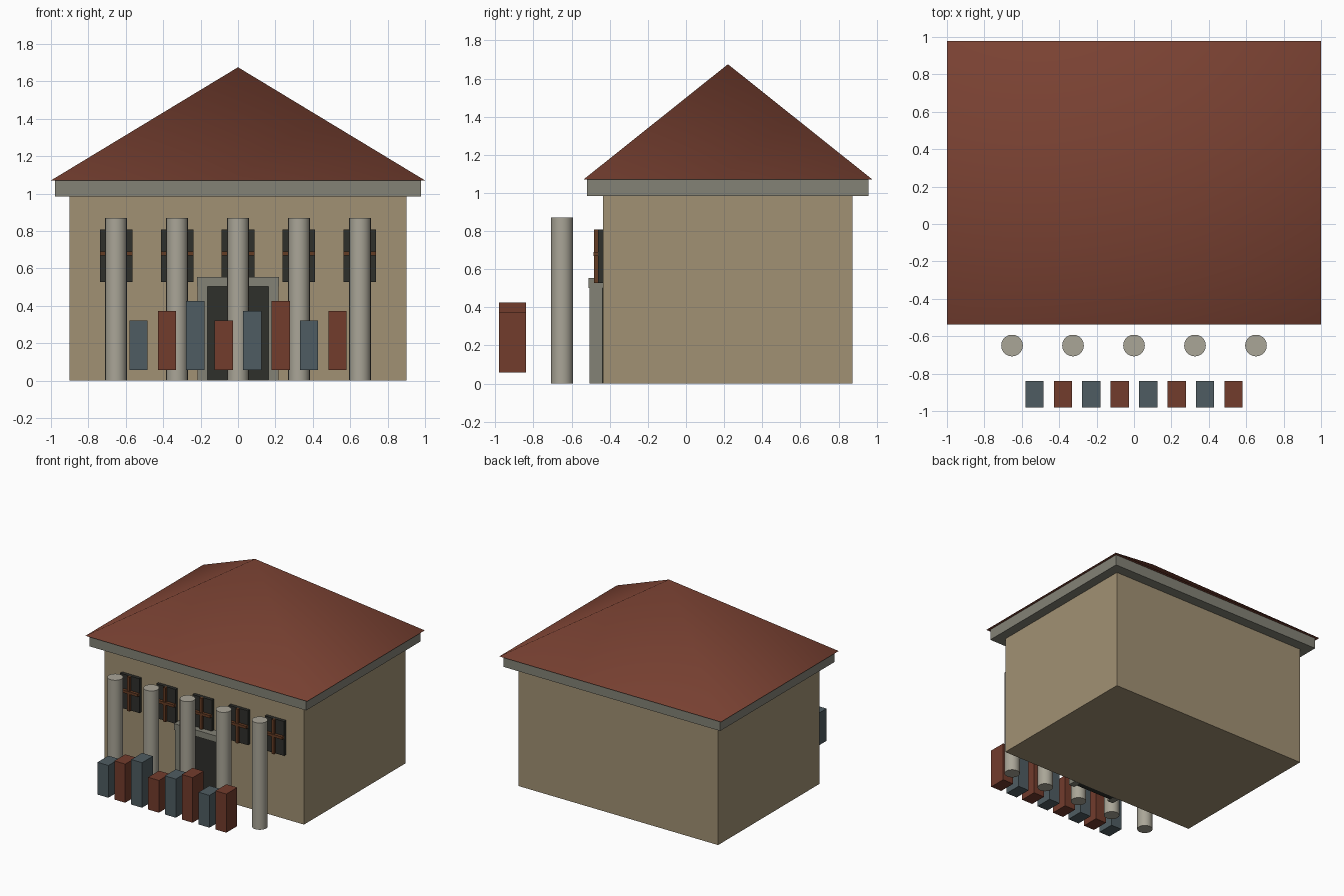
import bpy
import math

if "Cube" in bpy.data.objects:
    bpy.data.objects.remove(bpy.data.objects["Cube"])


def material(name, rgb):
    # sRGB 0-255 to linear viewport colour
    m = bpy.data.materials.new(name)
    m.diffuse_color = [(c / 255) ** 2.2 for c in rgb] + [1.0]
    m.use_nodes = True
    m.node_tree.nodes["Principled BSDF"].inputs["Base Color"].default_value = m.diffuse_color
    return m


PLASTER = material("plaster", (160, 144, 115))
STONE = material("stone", (130, 129, 117))
COLUMN = material("pale_stone", (168, 164, 150))
TILE = material("red_tile", (122, 68, 54))
DARK = material("dark_glass", (50, 51, 47))
WOOD = material("wood", (100, 62, 40))
RED = material("red_cloth", (114, 62, 48))
BLUE = material("blue_cloth", (80, 93, 98))


def box(name, x, y, z, mat):
    """Box from (min, max) pairs on each axis."""
    mid = [(a + b) / 2 for a, b in (x, y, z)]
    bpy.ops.mesh.primitive_cube_add(size=1, location=mid)
    ob = bpy.context.object
    ob.name = name
    ob.scale = [b - a for a, b in (x, y, z)]
    bpy.ops.object.transform_apply(location=False, rotation=False, scale=True)
    ob.data.materials.append(mat)
    return ob


WALL_Y = -0.435

# Main building and eave band
box("walls", (-0.9, 0.9), (WALL_Y, 0.872), (0, 0.985), PLASTER)
box("eave", (-0.978, 0.978), (-0.518, 0.956), (0.983, 1.07), STONE)

# Pyramid roof
bpy.ops.mesh.primitive_cone_add(vertices=4, radius1=math.sqrt(2), depth=0.605,
                                location=(0, 0.22, 1.07 + 0.3025),
                                rotation=(0, 0, math.pi / 4))
roof = bpy.context.object
roof.name = "roof"
bpy.ops.object.transform_apply(location=False, rotation=True, scale=False)
roof.scale = (1.0, 0.758, 1)
bpy.ops.object.transform_apply(location=False, rotation=False, scale=True)
roof.data.materials.append(TILE)
bpy.ops.object.shade_smooth_by_angle(angle=math.radians(60))

# Columns with an upper window behind each one
for i in range(5):
    x = (i - 2) * 0.326
    bpy.ops.mesh.primitive_cylinder_add(vertices=20, radius=0.058, depth=0.87,
                                        location=(x, -0.65, 0.435))
    col = bpy.context.object
    col.name = f"column_{i + 1}"
    col.data.materials.append(COLUMN)
    bpy.ops.object.shade_smooth_by_angle(angle=math.radians(40))

    box(f"window_pane_{i + 1}", (x - 0.087, x + 0.087), (-0.462, WALL_Y + 0.002),
        (0.527, 0.807), DARK)
    box(f"window_upright_{i + 1}", (x - 0.011, x + 0.011), (-0.482, -0.46),
        (0.527, 0.807), WOOD)
    box(f"window_crossbar_{i + 1}", (x - 0.087, x + 0.087), (-0.486, -0.46),
        (0.668, 0.69), WOOD)

# Doorway
box("door", (-0.167, 0.167), (-0.475, WALL_Y + 0.002), (0, 0.505), DARK)
for side, s in (("left", -1), ("right", 1)):
    box(f"door_post_{side}", sorted((s * 0.164, s * 0.216)), (-0.506, -0.438),
        (0, 0.505), STONE)
box("door_lintel", (-0.219, 0.219), (-0.512, WALL_Y), (0.502, 0.554), STONE)

# Row of upright blocks in front, alternating colours and cycling heights
for i in range(8):
    x = (i - 3.5) * 0.152
    top = (0.32, 0.372, 0.424)[i % 3]
    box(f"block_{i + 1}", (x - 0.049, x + 0.049), (-0.98, -0.84), (0.057, top),
        RED if i % 2 else BLUE)
